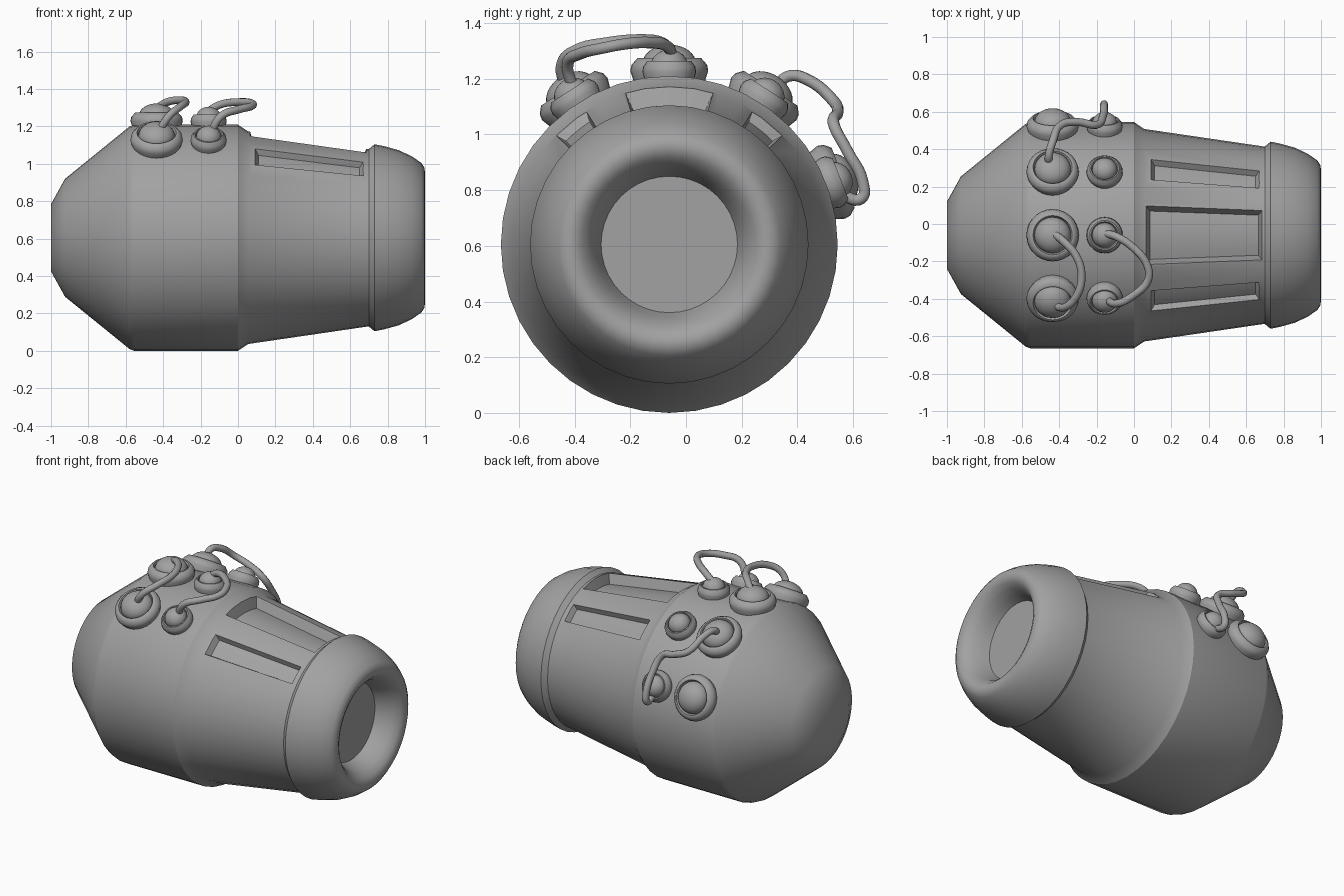
import bpy, bmesh
from math import sin, cos, pi, radians
from mathutils import Vector, Matrix

if "Cube" in bpy.data.objects:
    bpy.data.objects.remove(bpy.data.objects["Cube"])

AXIS = Vector((0, -0.06, 0.605))   # body axis runs along x through here

# Dark grey metal for every part
grey = bpy.data.materials.new("dark_grey")
grey.diffuse_color = (0.36, 0.36, 0.36, 1)
grey.use_nodes = True
grey.node_tree.nodes["Principled BSDF"].inputs["Base Color"].default_value = grey.diffuse_color


def make_object(name, bm, angle=45):
    bmesh.ops.recalc_face_normals(bm, faces=bm.faces[:])
    me = bpy.data.meshes.new(name)
    bm.to_mesh(me)
    bm.free()
    me.materials.append(grey)
    ob = bpy.data.objects.new(name, me)
    bpy.context.collection.objects.link(ob)
    if angle:
        smooth(ob, angle)
    return ob


def smooth(ob, angle):
    bpy.ops.object.select_all(action='DESELECT')
    bpy.context.view_layer.objects.active = ob
    ob.select_set(True)
    bpy.ops.object.shade_smooth_by_angle(angle=radians(angle))


def revolve(profile, n):
    """Revolve (radius, height) points about local z; zero radius makes a pole."""
    bm = bmesh.new()
    rings = []
    for r, h in profile:
        if r == 0:
            rings.append([bm.verts.new((0, 0, h))] * n)
        else:
            rings.append([bm.verts.new((r * cos(2 * pi * i / n), r * sin(2 * pi * i / n), h))
                          for i in range(n)])
    for a, b in zip(rings, rings[1:]):
        for i in range(n):
            j = (i + 1) % n
            bm.faces.new(list(dict.fromkeys((a[i], a[j], b[j], b[i]))))
    for ring in (rings[0], rings[-1]):
        if ring[0] is not ring[1]:
            bm.faces.new(ring)
    return bm


# Main casing: blunt cone, drum, tapered barrel, rounded nozzle with dished mouth
casing = [(0.18, -1.0), (0.315, -0.925), (0.595, -0.58), (0.605, -0.555), (0.605, 0.0),
          (0.568, 0.055), (0.475, 0.69), (0.475, 0.70), (0.50, 0.73),
          (0.49, 0.78), (0.468, 0.86), (0.435, 0.93), (0.40, 0.98), (0.375, 0.997),
          (0.345, 1.0), (0.315, 0.985), (0.285, 0.95), (0.262, 0.90), (0.245, 0.85)]
bm = revolve(casing, 40)
bm.transform(Matrix.Translation(AXIS) @ Matrix.Rotation(pi / 2, 4, 'Y'))
body = make_object("main_casing", bm, None)


# Recessed windows with sloping sides sunk into the tapered barrel
def barrel_radius(x):
    return 0.568 - (x - 0.055) * 0.1465


def window_cutter(a0, a1, x0, x1, depth):
    bm = bmesh.new()
    n = 6
    grid = {}
    for i in range(n + 1):
        for e, x in enumerate((x0, x1)):
            for k, d in enumerate((-depth, depth)):
                g = 1.0 if k else -1.0            # side flare in degrees
                xx = x + (2 * e - 1) * 0.02 * g   # end flare
                a = radians(a0 - g + (a1 - a0 + 2 * g) * i / n)
                r = barrel_radius(xx) + d
                grid[i, e, k] = bm.verts.new(AXIS + Vector((xx, r * sin(a), r * cos(a))))
    ring = ((0, 0), (1, 0), (1, 1), (0, 1))
    for i in range(n):
        for p, q in zip(ring, ring[1:] + ring[:1]):
            bm.faces.new([grid[i, *p], grid[i, *q], grid[i + 1, *q], grid[i + 1, *p]])
    for i in (0, n):
        bm.faces.new([grid[i, *p] for p in ring])
    ob = make_object("window_cutter", bm, None)
    ob.hide_render = True
    return ob


for a0, a1, x0, x1, depth in ((-16, 16, 0.065, 0.685, 0.065),
                              (-46, -32, 0.09, 0.67, 0.035),
                              (32, 46, 0.09, 0.67, 0.035)):
    cutter = window_cutter(a0, a1, x0, x1, depth)
    mod = body.modifiers.new("window", 'BOOLEAN')
    mod.operation = 'DIFFERENCE'
    mod.solver = 'EXACT'
    mod.object = cutter
    bpy.context.view_layer.objects.active = body
    bpy.ops.object.modifier_apply(modifier=mod.name)
    bpy.data.objects.remove(cutter)
smooth(body, 33)

# Sockets with domed bulbs, four large and four small around the drum
socket = [(0.12, -0.06), (0.13, -0.01), (0.14, 0.02), (0.136, 0.042), (0.115, 0.066),
          (0.105, 0.066), (0.096, 0.045), (0, 0.045)]
dome = [(0.097 * cos(t * pi / 16), 0.045 + 0.07 * sin(t * pi / 16)) for t in range(8)]
dome = [(0.097, 0.02)] + dome + [(0, 0.115)]
for x, s, size in ((-0.435, 1.0, "large"), (-0.157, 0.69, "small")):
    for a in (-33, 0, 33, 69):
        place = (Matrix.Translation(AXIS + Vector((x, 0, 0))) @ Matrix.Rotation(-radians(a), 4, 'X')
                 @ Matrix.Translation((0, 0, 0.603)) @ Matrix.Diagonal((s, s, (1 + s) / 2, 1)))
        for part, profile in (("socket", socket), ("bulb", dome)):
            bm = revolve(profile, 28)
            bm.transform(place)
            make_object(f"{size}_{part}", bm, 50)


# Cables looping between bulbs
def cable(name, points, radius=0.021):
    cu = bpy.data.curves.new(name, 'CURVE')
    cu.dimensions = '3D'
    cu.bevel_depth = radius
    cu.bevel_resolution = 3
    cu.resolution_u = 6
    cu.use_fill_caps = True
    cu.materials.append(grey)
    sp = cu.splines.new('BEZIER')
    sp.bezier_points.add(len(points) - 1)
    for p, co in zip(sp.bezier_points, points):
        p.co = co
        p.handle_left_type = p.handle_right_type = 'AUTO'
    ob = bpy.data.objects.new(name, cu)
    bpy.context.collection.objects.link(ob)


cable("large_cable", [(-0.43, -0.05, 1.30), (-0.38, -0.09, 1.33), (-0.31, -0.17, 1.34),
                      (-0.28, -0.28, 1.33), (-0.31, -0.39, 1.305), (-0.37, -0.445, 1.255),
                      (-0.43, -0.43, 1.16)])
cable("small_cable", [(-0.16, -0.05, 1.28), (-0.10, -0.065, 1.315), (0.0, -0.13, 1.33),
                      (0.07, -0.22, 1.325), (0.075, -0.30, 1.31), (0.0, -0.38, 1.29),
                      (-0.09, -0.425, 1.255), (-0.15, -0.40, 1.15)])
cable("side_cable", [(-0.455, 0.32, 1.17), (-0.455, 0.37, 1.21), (-0.435, 0.44, 1.195),
                     (-0.39, 0.53, 1.12), (-0.30, 0.545, 1.08), (-0.20, 0.53, 1.04),
                     (-0.165, 0.58, 0.94), (-0.16, 0.635, 0.83), (-0.16, 0.63, 0.77),
                     (-0.157, 0.56, 0.78)])
